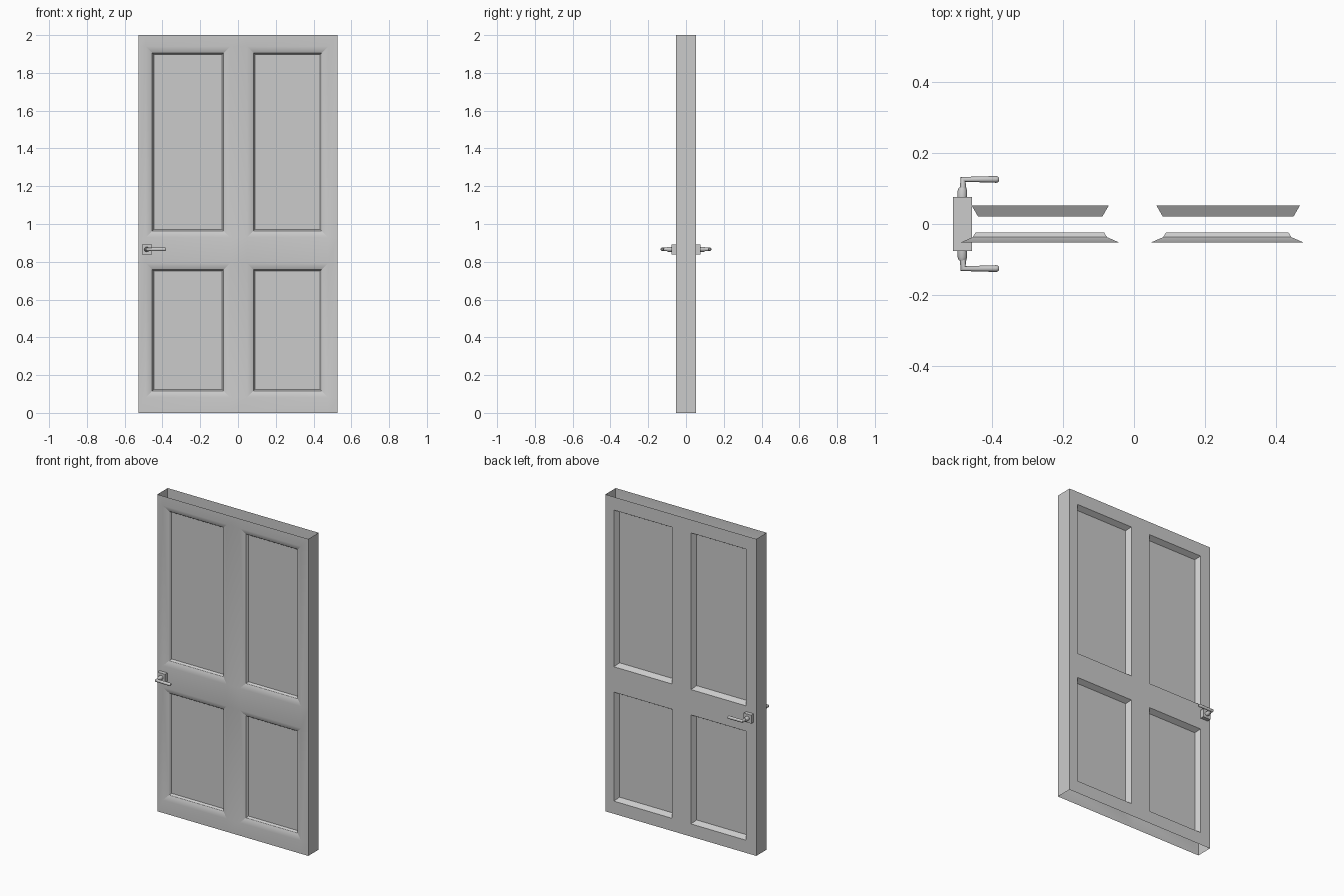
import bpy, bmesh, math

if "Cube" in bpy.data.objects:
    bpy.data.objects.remove(bpy.data.objects["Cube"])

W, H, T = 0.527, 2.0, 0.052          # half width, height, half thickness


def finish(obj, angle):
    bpy.ops.object.select_all(action='DESELECT')
    bpy.context.view_layer.objects.active = obj
    obj.select_set(True)
    bpy.ops.object.shade_smooth_by_angle(angle=math.radians(angle))


def mesh_object(name, bm, angle=32):
    bmesh.ops.remove_doubles(bm, verts=bm.verts, dist=1e-5)
    bmesh.ops.recalc_face_normals(bm, faces=bm.faces)
    me = bpy.data.meshes.new(name)
    bm.to_mesh(me)
    bm.free()
    obj = bpy.data.objects.new(name, me)
    bpy.context.collection.objects.link(obj)
    finish(obj, angle)
    return obj


def face(bm, pts):
    return bm.faces.new([bm.verts.new(p) for p in pts])


def rect(x0, x1, z0, z1, y, inset=0):
    a, b, c, d = x0 + inset, x1 - inset, z0 + inset, z1 - inset
    return [(a, y, c), (b, y, c), (b, y, d), (a, y, d)]


def skin(bm, side, xs, zs, profile):
    """Grid face whose panel cells sink inward along (inset, y) steps."""
    for i in range(5):
        for j in range(5):
            cell = (xs[i], xs[i + 1], zs[j], zs[j + 1])
            if i % 2 == 0 or j % 2 == 0:
                face(bm, rect(*cell, side * T))
                continue
            rings = [rect(*cell, side * y, ins) for ins, y in profile]
            for r, s in zip(rings, rings[1:]):
                for k in range(4):
                    n = (k + 1) % 4
                    face(bm, [r[k], r[n], s[n], s[k]])
            face(bm, rings[-1])


# Hollow door leaf, open at top and bottom
bm = bmesh.new()
skin(bm, -1, [-W, -0.488, -0.042, 0.048, 0.477, W],
     [0, 0.082, 0.793, 0.93, 1.94, H],
     [(0, T), (0.034, 0.037), (0.042, 0.024)])
skin(bm, 1, [-W, -0.457, -0.071, 0.063, 0.467, W],
     [0, 0.08, 0.768, 0.928, 1.917, H],
     [(0, T), (0.018, 0.021)])
for x in (-W, W):
    face(bm, [(x, -T, 0), (x, T, 0), (x, T, H), (x, -T, H)])
mesh_object("door_leaf", bm)

# Square lock block passing through the leaf
HX, HZ = -0.483, 0.866
bm = bmesh.new()
bmesh.ops.create_cube(bm, size=1)
for v in bm.verts:
    v.co = (HX + v.co.x * 0.053, v.co.y * 0.153, HZ + v.co.z * 0.053)
mesh_object("lock_block", bm)


def tube(name, pts, radius):
    """Round sweep through (x, y, radius factor) points at handle height."""
    cu = bpy.data.curves.new(name, 'CURVE')
    cu.dimensions = '3D'
    cu.bevel_depth = radius
    cu.bevel_resolution = 4
    cu.use_fill_caps = True
    sp = cu.splines.new('POLY')
    sp.points.add(len(pts) - 1)
    for p, (x, y, r) in zip(sp.points, pts):
        p.co = (x, y, HZ, 1)
        p.radius = r
    obj = bpy.data.objects.new(name, cu)
    bpy.context.collection.objects.link(obj)
    bpy.ops.object.select_all(action='DESELECT')
    bpy.context.view_layer.objects.active = obj
    obj.select_set(True)
    bpy.ops.object.convert(target='MESH')
    finish(bpy.context.object, 40)


# Collar and lever on each face
for s, side in ((-1, "front"), (1, "back")):
    tube(side + "_collar", [(HX, s * 0.074, 1), (HX, s * 0.094, 1),
                            (HX, s * 0.103, 0.7)], 0.0135)
    tube(side + "_lever", [(HX + 0.002, s * 0.098, 1), (HX + 0.002, s * 0.1255, 1),
                           (-0.388, s * 0.1255, 1), (-0.383, s * 0.1255, 0.85),
                           (-0.380, s * 0.1255, 0.5)], 0.0095)
